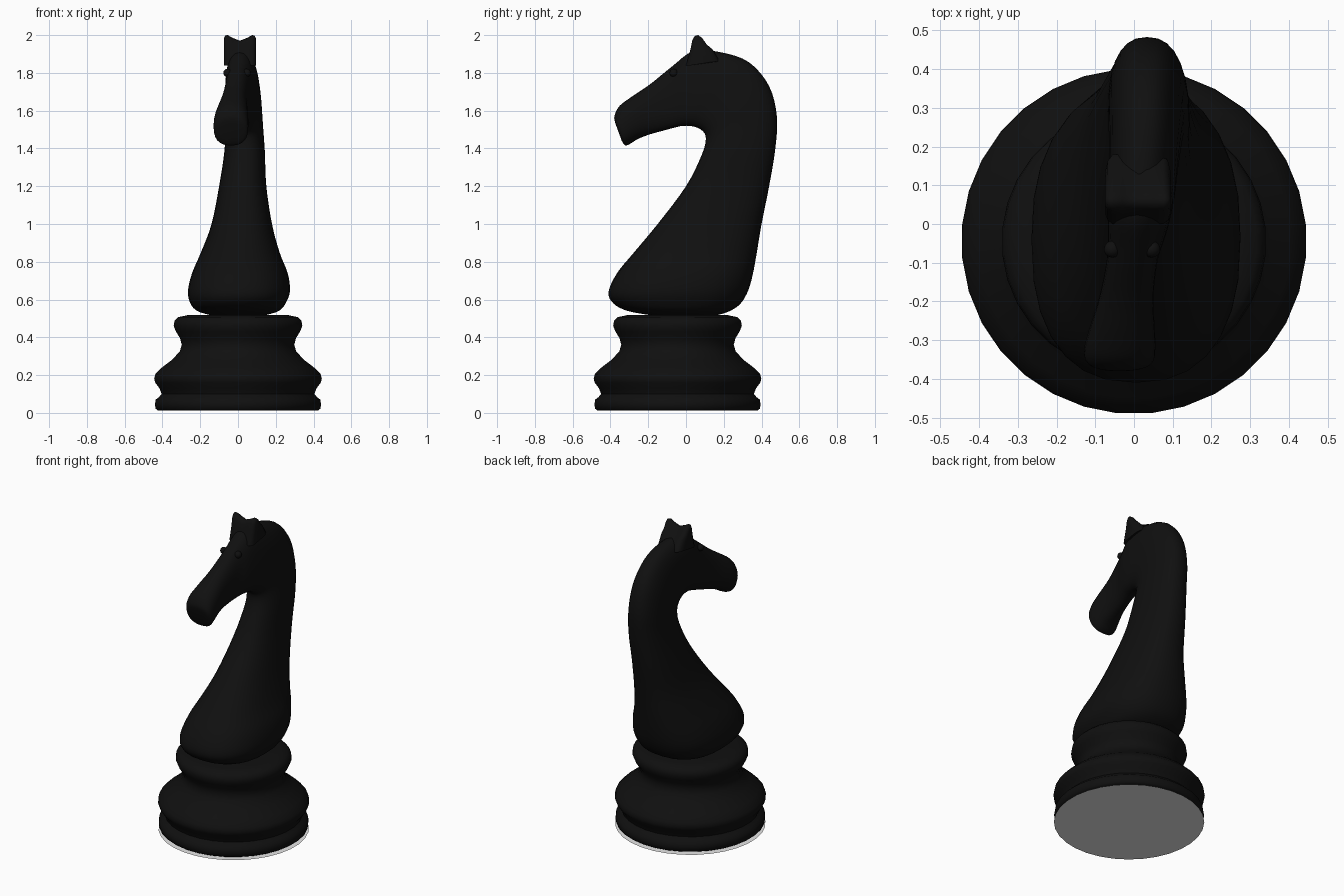
import bpy, bmesh, math
from mathutils import Vector

if "Cube" in bpy.data.objects:
    bpy.data.objects.remove(bpy.data.objects["Cube"])


def material(name, rgb):
    m = bpy.data.materials.new(name)
    m.use_nodes = True
    m.diffuse_color = (*rgb, 1)
    bsdf = next(n for n in m.node_tree.nodes if n.type == 'BSDF_PRINCIPLED')
    bsdf.inputs["Base Color"].default_value = (*rgb, 1)
    return m


BLACK = material("black lacquer", (0.005, 0.005, 0.005))
PALE = material("pale underside", (0.8, 0.8, 0.8))
AXIS_Y = -0.045


def finish(name, bm, mat, angle=60):
    bmesh.ops.recalc_face_normals(bm, faces=bm.faces)
    me = bpy.data.meshes.new(name)
    bm.to_mesh(me)
    bm.free()
    me.materials.append(mat)
    ob = bpy.data.objects.new(name, me)
    bpy.context.collection.objects.link(ob)
    bpy.ops.object.select_all(action='DESELECT')
    ob.select_set(True)
    bpy.context.view_layer.objects.active = ob
    bpy.ops.object.shade_smooth_by_angle(angle=math.radians(angle))
    return ob


def loft(name, rings, mat):
    """Skin closed rings of points and cap both ends."""
    bm = bmesh.new()
    vs = [[bm.verts.new(p) for p in r] for r in rings]
    n = len(vs[0])
    for a, b in zip(vs, vs[1:]):
        for i in range(n):
            j = (i + 1) % n
            bm.faces.new((a[i], a[j], b[j], b[i]))
    bm.faces.new(vs[0])
    bm.faces.new(vs[-1])
    return finish(name, bm, mat)


def smooth_rows(rows, steps):
    """Catmull-Rom interpolation through rows of numbers."""
    out = []
    for k in range(len(rows) - 1):
        p0, p1 = rows[max(k - 1, 0)], rows[k]
        p2, p3 = rows[k + 1], rows[min(k + 2, len(rows) - 1)]
        for s in range(steps):
            t = s / steps
            out.append([0.5 * (2 * b + (c - a) * t + (2 * a - 5 * b + 4 * c - d) * t * t
                               + (3 * b - a - 3 * c + d) * t ** 3)
                        for a, b, c, d in zip(p0, p1, p2, p3)])
    out.append(list(rows[-1]))
    return out


# Turned base
base_profile = [(.425, .012), (.438, .022), (.442, .045), (.438, .07), (.42, .084),
                (.406, .1), (.418, .13), (.44, .16), (.446, .18), (.44, .205),
                (.405, .24), (.352, .28), (.31, .325), (.299, .36), (.308, .395),
                (.33, .43), (.342, .46), (.338, .487), (.318, .507), (.27, .517)]
SIDES = 32
angles = [2 * math.pi * (i + .5) / SIDES for i in range(SIDES)]
loft("turned_base", [[(r * math.cos(a), AXIS_Y + r * math.sin(a), z) for a in angles]
                     for r, z in base_profile], BLACK)

# Flat underside disc
bm = bmesh.new()
bm.faces.new([bm.verts.new((.443 * math.cos(a), AXIS_Y + .443 * math.sin(a), 0))
              for a in reversed(angles)])
finish("underside_disc", bm, PALE)

# Neck and head: throat y, z, crest y, z, centre x, half width
sections = [
    (-.18, .516, .16, .516, 0, .14),
    (-.31, .54, .23, .538, 0, .215),
    (-.385, .58, .29, .58, 0, .252),
    (-.41, .64, .33, .65, .005, .27),
    (-.365, .74, .355, .74, .01, .253),
    (-.275, .85, .375, .85, .012, .208),
    (-.15, 1.0, .40, 1.0, .02, .16),
    (.0, 1.2, .44, 1.2, .025, .125),
    (.085, 1.37, .473, 1.4, .035, .107),
    (.105, 1.455, .481, 1.57, .033, .1),
    (.085, 1.495, .44, 1.73, .03, .096),
    (.04, 1.516, .335, 1.855, .026, .09),
    (-.01, 1.52, .19, 1.908, .02, .085),
    (-.05, 1.513, .04, 1.915, .01, .077),
    (-.11, 1.497, -.07, 1.837, -.004, .066),
    (-.19, 1.475, -.19, 1.74, -.02, .07),
    (-.255, 1.45, -.29, 1.672, -.031, .085),
    (-.295, 1.425, -.352, 1.625, -.037, .092),
    (-.322, 1.416, -.379, 1.572, -.037, .085),
    (-.34, 1.44, -.375, 1.535, -.037, .05),
]


def section_ring(row, n=28, power=2 / 2.4):
    y0, z0, y1, z1, cx, hw = row
    ring = []
    for i in range(n):
        a = 2 * math.pi * i / n
        c, s = math.cos(a), math.sin(a)
        u = math.copysign(abs(c) ** power, c)
        w = math.copysign(abs(s) ** power, s)
        ring.append((cx + hw * w, (y0 + y1) / 2 + u * (y1 - y0) / 2,
                     (z0 + z1) / 2 + u * (z1 - z0) / 2))
    return ring


loft("neck_and_head", [section_ring(r) for r in smooth_rows(sections, 4)], BLACK)

# Ears: a ridge across the poll with two raised tips
ear_profile = [(.0, 1.84), (.025, 1.93), (.034, 1.975), (.047, 1.996), (.064, 2.0),
               (.085, 1.985), (.11, 1.95), (.14, 1.925), (.18, 1.86)]
# across the head: x, tip drop, slimming
ear_stations = [(-.075, .018, .6), (-.068, .002, .85), (-.055, 0, 1), (-.03, .014, 1),
                (.01, .03, 1), (.05, .014, 1), (.075, 0, 1), (.088, .002, .85),
                (.095, .018, .6)]
loft("ears", [[(x, .065 + (y - .065) * k, z - drop * (z - 1.84) / .16)
               for y, z in ear_profile] for x, drop, k in ear_stations], BLACK)

# Eyes
for side, x in (("right", -.056), ("left", .046)):
    bm = bmesh.new()
    bmesh.ops.create_uvsphere(bm, u_segments=14, v_segments=8, radius=.022)
    bmesh.ops.translate(bm, verts=bm.verts, vec=Vector((x, -.065, 1.8)))
    finish(side + "_eye", bm, BLACK)
